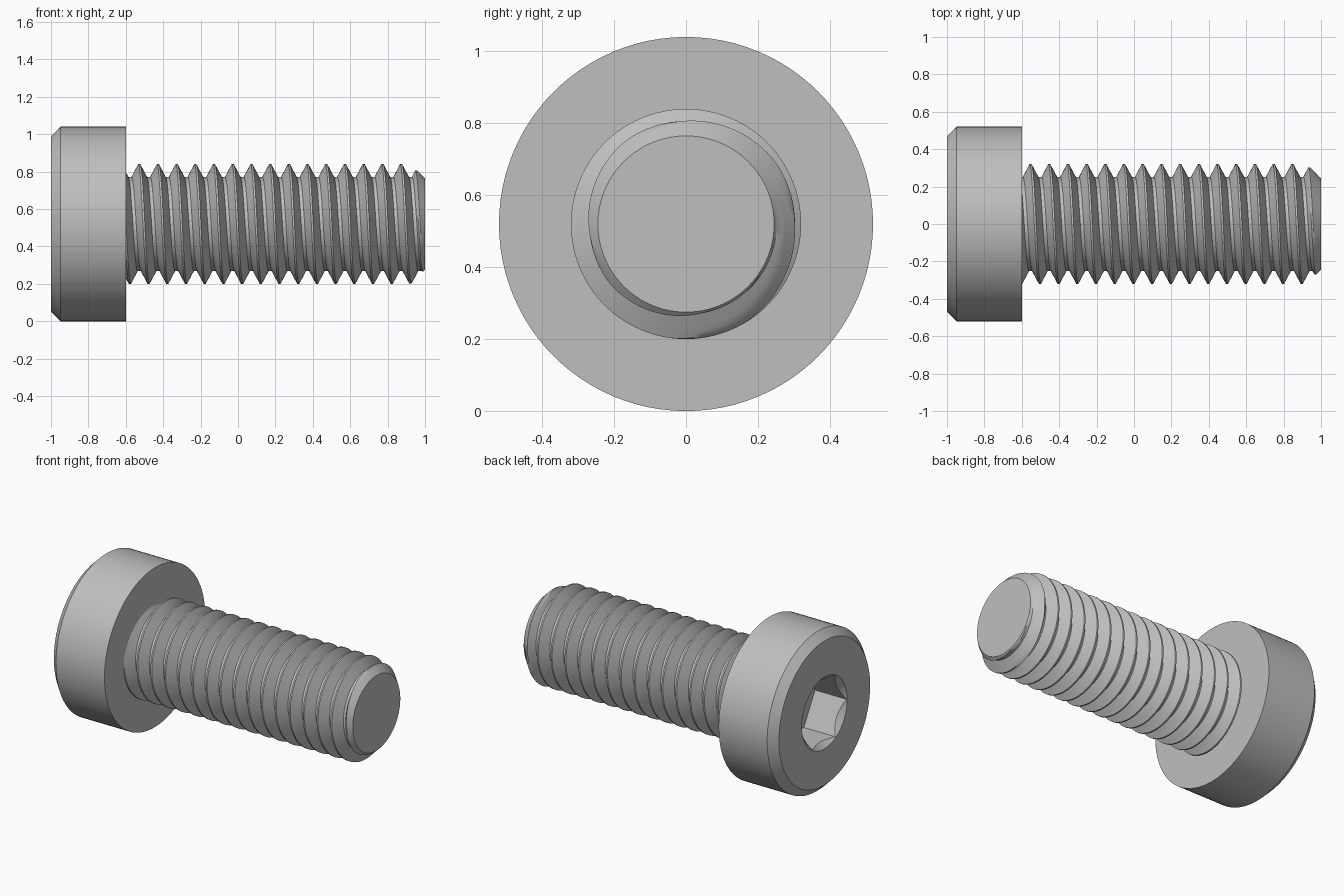
import bpy, bmesh
from math import cos, sin, tau

cube = bpy.data.objects.get("Cube")
if cube:
    bpy.data.objects.remove(cube, do_unlink=True)

AXIS_Z = 0.52
SEGMENTS = 96
PITCH = 0.1

steel = bpy.data.materials.new("grey steel")
steel.use_nodes = True
GREY = (0.52, 0.52, 0.52, 1)
steel.diffuse_color = GREY
steel.node_tree.nodes["Principled BSDF"].inputs["Base Color"].default_value = GREY


def point(x, radius, angle):
    return (x, radius * cos(angle), AXIS_Z + radius * sin(angle))


def finish(bm, name):
    bmesh.ops.recalc_face_normals(bm, faces=bm.faces)
    mesh = bpy.data.meshes.new(name)
    bm.to_mesh(mesh)
    bm.free()
    mesh.materials.append(steel)
    obj = bpy.data.objects.new(name, mesh)
    bpy.context.collection.objects.link(obj)
    return obj


def turned(name, profile, sides=SEGMENTS):
    """Solid turned about the screw axis from (x, radius) pairs."""
    bm = bmesh.new()
    rings = [[bm.verts.new(point(x, r, tau * i / sides)) for i in range(sides)]
             for x, r in profile]
    for a, b in zip(rings, rings[1:]):
        for i in range(sides):
            j = (i + 1) % sides
            bm.faces.new((a[i], a[j], b[j], b[i]))
    bm.faces.new(rings[0])
    bm.faces.new(rings[-1])
    return finish(bm, name)


def activate(obj):
    bpy.ops.object.select_all(action='DESELECT')
    obj.select_set(True)
    bpy.context.view_layer.objects.active = obj


def cut(obj, cutter):
    cutter.hide_render = True
    mod = obj.modifiers.new("cut", 'BOOLEAN')
    mod.operation = 'DIFFERENCE'
    mod.solver = 'EXACT'
    mod.object = cutter
    activate(obj)
    bpy.ops.object.modifier_apply(modifier=mod.name)
    bpy.data.objects.remove(cutter, do_unlink=True)


# Cylindrical head with chamfered rim and countersunk hexagon socket
head = turned("head", [(-1, 0.47), (-0.95, 0.52), (-0.6, 0.52)])
cut(head, turned("socket_cutter", [(-1.1, 0.231), (-0.77, 0.231)], sides=6))
cut(head, turned("countersink_cutter", [(-1.02, 0.254), (-0.95, 0.184)]))

# Threaded shank: rows of points that follow the helix
START, END = -0.61, 1.0
CREST, ROOT = 0.32, 0.252
CREST_HALF, ROOT_HALF = 0.005, 0.009
CREST_X = -0.553
FLANK = PITCH / 2 - CREST_HALF - ROOT_HALF


def thread_radius(x, angle):
    offset = (x - CREST_X - PITCH * angle / tau) % PITCH
    distance = min(offset, PITCH - offset)
    t = min(max((distance - CREST_HALF) / FLANK, 0), 1)
    radius = CREST + (ROOT - CREST) * t
    return min(radius, 0.245 + END - x)


half = [CREST_HALF + FLANK * k / 4 for k in range(5)]
steps = half + [PITCH - d for d in reversed(half)]
rows = [CREST_X + PITCH * k + d for k in range(-3, 18) for d in steps]

bm = bmesh.new()
columns = []
for i in range(SEGMENTS + 1):
    angle = tau * i / SEGMENTS
    column = []
    for row in rows:
        x = min(max(row + PITCH * i / SEGMENTS, START), END)
        column.append(bm.verts.new(point(x, thread_radius(x, angle), angle)))
    columns.append(column)
for a, b in zip(columns, columns[1:]):
    for k in range(len(rows) - 1):
        bm.faces.new((a[k], b[k], b[k + 1], a[k + 1]))
bmesh.ops.remove_doubles(bm, verts=bm.verts, dist=0.00002)

# Flat end caps
rim = [e for e in bm.edges if e.is_boundary]
bmesh.ops.holes_fill(bm, edges=rim, sides=0)
shank = finish(bm, "threaded_shank")

for part in (head, shank):
    activate(part)
    bpy.ops.object.shade_smooth_by_angle()
